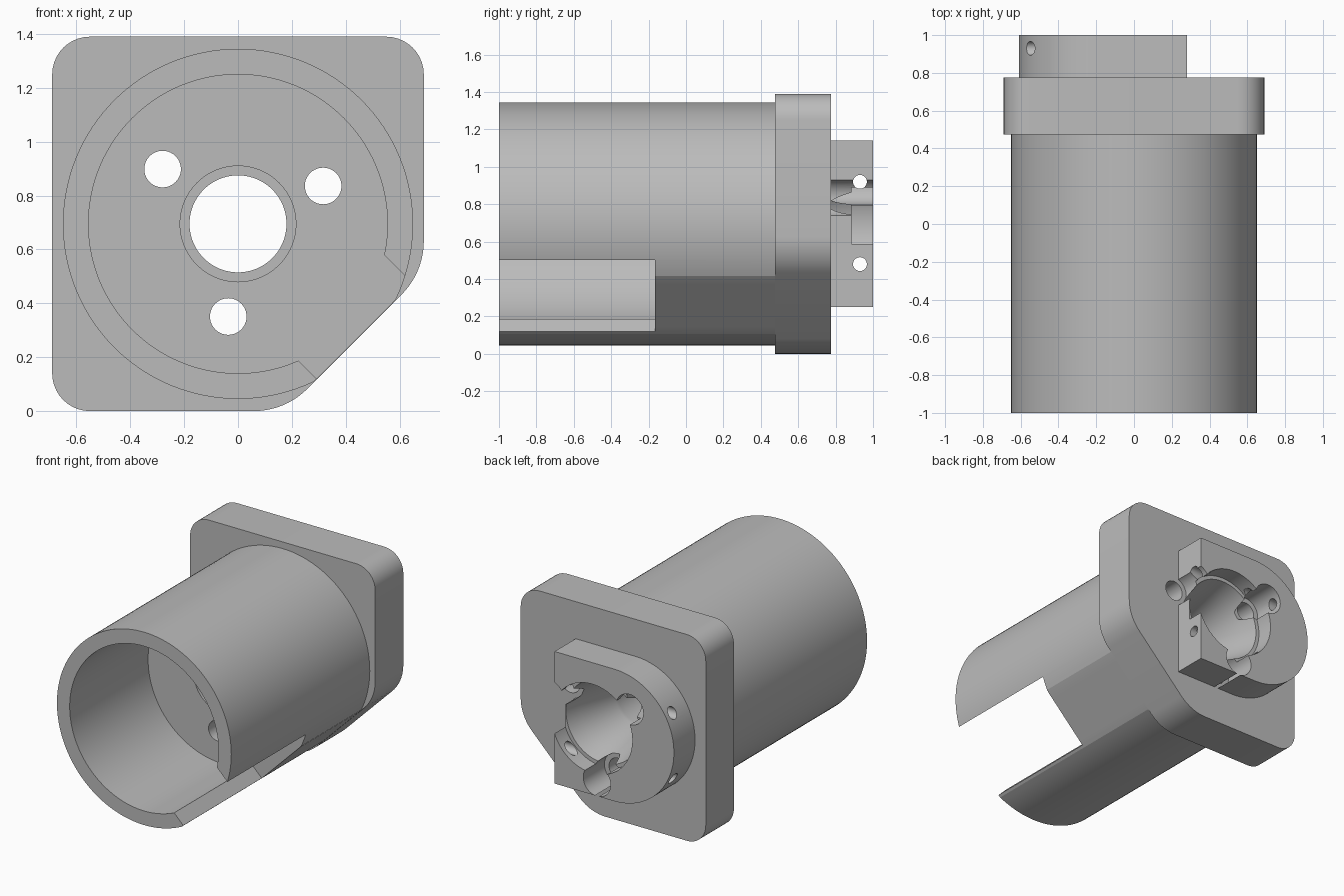
import bpy, bmesh, math
from mathutils import Vector, Matrix

cube = bpy.data.objects.get("Cube")
if cube:
    bpy.data.objects.remove(cube, do_unlink=True)

AXIS = Vector((0, 0.695))          # barrel axis in the x-z plane
OUT = Vector((1, -1)).normalized()  # direction of the bevelled corner
SIDE = Vector((1, 1)).normalized()

grey = bpy.data.materials.new("plain_grey")
grey.use_nodes = True
colour = (0.5, 0.5, 0.5, 1)
grey.diffuse_color = colour
grey.node_tree.nodes["Principled BSDF"].inputs["Base Color"].default_value = colour


def circle(r, centre=AXIS, n=96):
    return [centre + r * Vector((math.cos(a), math.sin(a)))
            for a in (2 * math.pi * i / n for i in range(n))]


def rounded(corners, steps=10):
    """Polygon with filleted corners, each corner given as (x, z, radius)."""
    pts = []
    for i, (x, z, r) in enumerate(corners):
        cur = Vector((x, z))
        if r == 0:
            pts.append(cur)
            continue
        u = (Vector(corners[i - 1][:2]) - cur).normalized()
        v = (Vector(corners[(i + 1) % len(corners)][:2]) - cur).normalized()
        half = u.angle(v) / 2
        mid = cur + (u + v).normalized() * r / math.sin(half)
        a = cur + u * r / math.tan(half) - mid
        b = cur + v * r / math.tan(half) - mid
        for k in range(steps + 1):
            t = k / steps * (math.pi - 2 * half)
            s = math.sin(math.pi - 2 * half)
            pts.append(mid + a * math.sin(math.pi - 2 * half - t) / s + b * math.sin(t) / s)
    return pts


def loft(name, sections):
    """Closed solid through (outline, y) sections."""
    bm = bmesh.new()
    rings = [[bm.verts.new((p.x, y, p.y)) for p in pts] for pts, y in sections]
    n = len(rings[0])
    for lo, hi in zip(rings, rings[1:]):
        for i in range(n):
            j = (i + 1) % n
            bm.faces.new((lo[i], lo[j], hi[j], hi[i]))
    bm.faces.new(rings[0])
    bm.faces.new(rings[-1])
    bmesh.ops.recalc_face_normals(bm, faces=bm.faces)
    mesh = bpy.data.meshes.new(name)
    bm.to_mesh(mesh)
    bm.free()
    mesh.materials.append(grey)
    obj = bpy.data.objects.new(name, mesh)
    bpy.context.collection.objects.link(obj)
    return obj


def prism(name, pts, y0, y1):
    return loft(name, [(pts, y0), (pts, y1)])


def carve(obj, cutters):
    for c in cutters:
        mod = obj.modifiers.new("cut", 'BOOLEAN')
        mod.operation, mod.solver, mod.object = 'DIFFERENCE', 'EXACT', c
    bpy.context.view_layer.update()
    graph = bpy.context.evaluated_depsgraph_get()
    mesh = bpy.data.meshes.new_from_object(obj.evaluated_get(graph))
    obj.modifiers.clear()
    obj.data = mesh


# Barrel with one flattened side
outline = []
for p in circle(0.65, n=128):
    over = (p - AXIS).dot(OUT) - 0.614
    outline.append(p - OUT * max(over, 0))
barrel = prism("barrel", outline, -1, 0.475)

# Square flange with rounded corners and a bevelled lower corner
flange = prism("mounting_flange", rounded([
    (-0.69, 0, 0.14), (0.175, 0, 0.28), (0.69, 0.515, 0.28),
    (0.69, 1.39, 0.14), (-0.69, 1.39, 0.14)]), 0.475, 0.775)

# Rear boss, half round on one side and square on the other
boss = prism("rear_boss", rounded([
    (-0.61, 0.25, 0.4449), (0.28, 0.25, 0), (0.28, 1.14, 0),
    (-0.61, 1.14, 0.4449)], 32), 0.775, 1)

# Cutters: barrel cavity, side slot and stepped, flared centre bore
cavity = prism("cavity_cutter", circle(0.555, n=128), -1.2, -0.165)
slot = prism("slot_cutter", [AXIS + OUT * d + SIDE * s for d, s in
             ((0, -0.2), (0.9, -0.2), (0.9, 0.302), (0, 0.302))], -1.2, -0.165)
bore = loft("bore_cutter", [(circle(r), y) for r, y in (
    (0.215, -0.25), (0.215, -0.06), (0.18, -0.06), (0.18, 0.5),
    (0.275, 0.885), (0.3, 0.885), (0.3, 1.2))])

# Three screw holes with wider head pockets in the boss
holes, pockets = [], []
for deg in (24, 144, 264):
    a = math.radians(deg)
    c = AXIS + 0.346 * Vector((math.cos(a), math.sin(a)))
    holes.append(prism("screw_cutter", circle(0.068, c, 40), -0.4, 1.2))
    pockets.append(prism("pocket_cutter", circle(0.102, c, 48), 0.7, 1.2))

# Two crosswise pin holes
pins = []
for z in (0.92, 0.48):
    pin = prism("pin_cutter", circle(0.037, Vector((0, 0)), 32), -1, 1)
    pin.data.transform(Matrix.Translation((0, 0.93, z)) @ Matrix.Rotation(math.pi / 2, 4, 'Z'))
    pins.append(pin)

carve(barrel, [cavity, slot, bore] + holes)
carve(flange, [bore] + holes)
carve(boss, [bore] + pockets + pins)
for c in [cavity, slot, bore] + holes + pockets + pins:
    bpy.data.objects.remove(c, do_unlink=True)

# Smooth curved walls, keep machined edges sharp
bpy.ops.object.select_all(action='DESELECT')
for obj in (barrel, flange, boss):
    obj.select_set(True)
bpy.context.view_layer.objects.active = barrel
bpy.ops.object.shade_smooth_by_angle(angle=math.radians(17))
